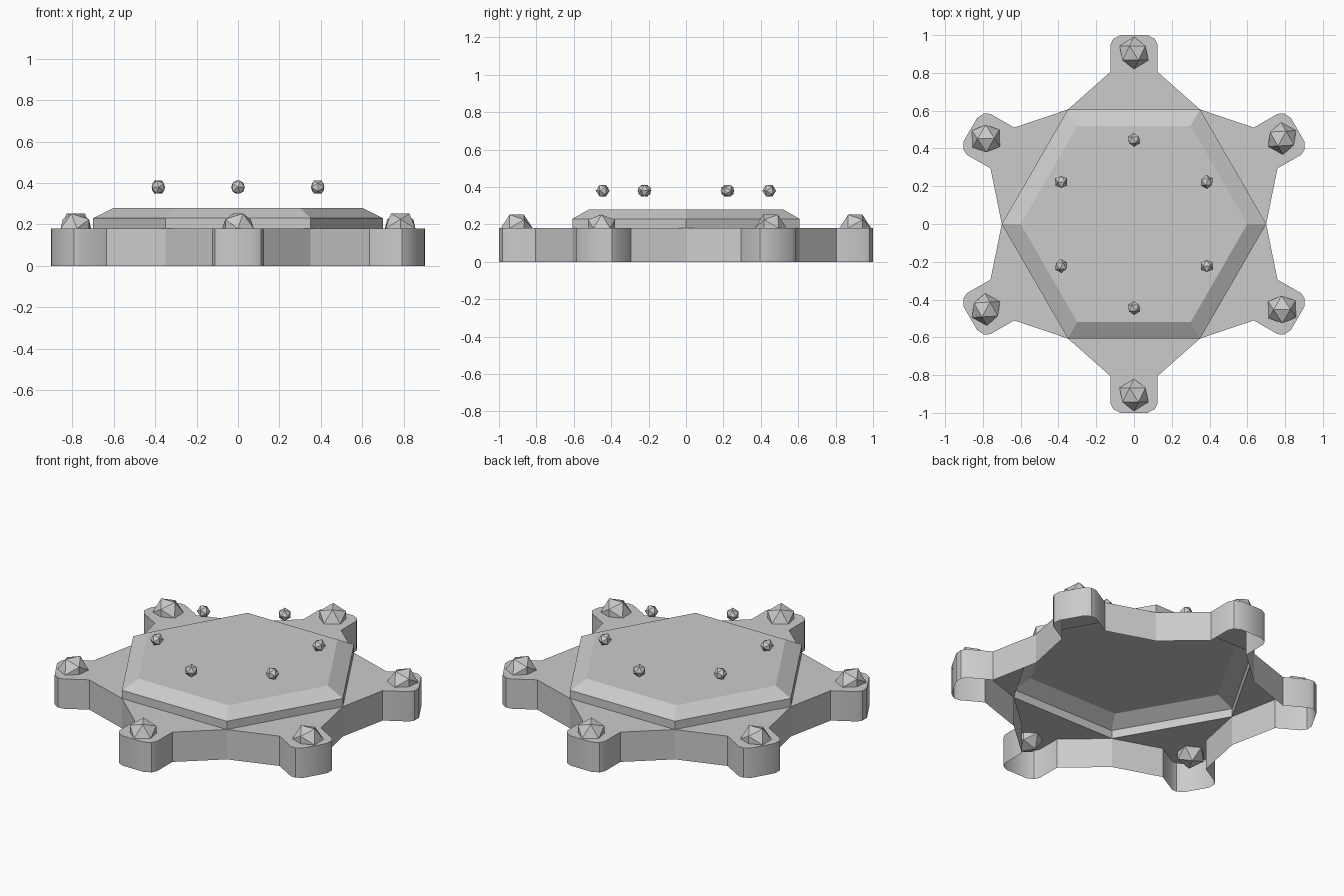
import bpy, bmesh
from math import radians, sin, cos
from mathutils import Matrix, Vector

if "Cube" in bpy.data.objects:
    bpy.data.objects.remove(bpy.data.objects["Cube"])


def finish(bm, name):
    bmesh.ops.remove_doubles(bm, verts=bm.verts, dist=1e-4)
    bmesh.ops.recalc_face_normals(bm, faces=bm.faces)
    mesh = bpy.data.meshes.new(name)
    bm.to_mesh(mesh)
    bm.free()
    obj = bpy.data.objects.new(name, mesh)
    bpy.context.collection.objects.link(obj)
    return obj


def hex_ring(bm, r, z):
    return [bm.verts.new((r * cos(radians(60 * i)), r * sin(radians(60 * i)), z))
            for i in range(6)]


# Six-lobed hollow base: one lobe profile repeated around the centre
half = [(0.35, 0.606), (0.125, 0.805), (0.125, 0.95), (0.11, 0.98), (0.072, 1.0)]
lobe = half + [(-x, y) for x, y in reversed(half)]
H = 0.18
bm = bmesh.new()
for k in range(6):
    rot = Matrix.Rotation(radians(60 * k), 3, 'Z')
    top = [bm.verts.new(rot @ Vector((x, y, H))) for x, y in lobe]
    low = [bm.verts.new(rot @ Vector((x, y, 0))) for x, y in lobe]
    bm.faces.new(top)
    for i in range(len(lobe) - 1):
        bm.faces.new((top[i], low[i], low[i + 1], top[i + 1]))
base = finish(bm, "lobed_base")
bpy.context.view_layer.objects.active = base
base.select_set(True)
bpy.ops.object.shade_smooth_by_angle(angle=radians(35))
base.select_set(False)

# Raised hexagonal plate with a chamfered rim, open underneath
bm = bmesh.new()
rings = [hex_ring(bm, r, z) for r, z in ((0.7, H), (0.7, 0.23), (0.6, 0.28))]
for a, b in zip(rings, rings[1:]):
    for i in range(6):
        j = (i + 1) % 6
        bm.faces.new((a[i], a[j], b[j], b[i]))
bm.faces.new(rings[-1])
finish(bm, "hex_plate")


# Faceted studs on the lobes and small beads floating over the plate
def ball(name, dist, z, r, k):
    bm = bmesh.new()
    bmesh.ops.create_icosphere(bm, subdivisions=1, radius=r)
    spin = Matrix.Rotation(radians(60 * k), 4, 'Z')
    bm.transform(spin @ Matrix.Translation((0, dist, z))
                 @ Matrix.Rotation(radians(90), 4, 'X'))
    finish(bm, name)


for k in range(6):
    ball(f"lobe_stud_{k + 1}", 0.905, H, 0.085, k)
    ball(f"floating_bead_{k + 1}", 0.445, 0.38, 0.037, k)
